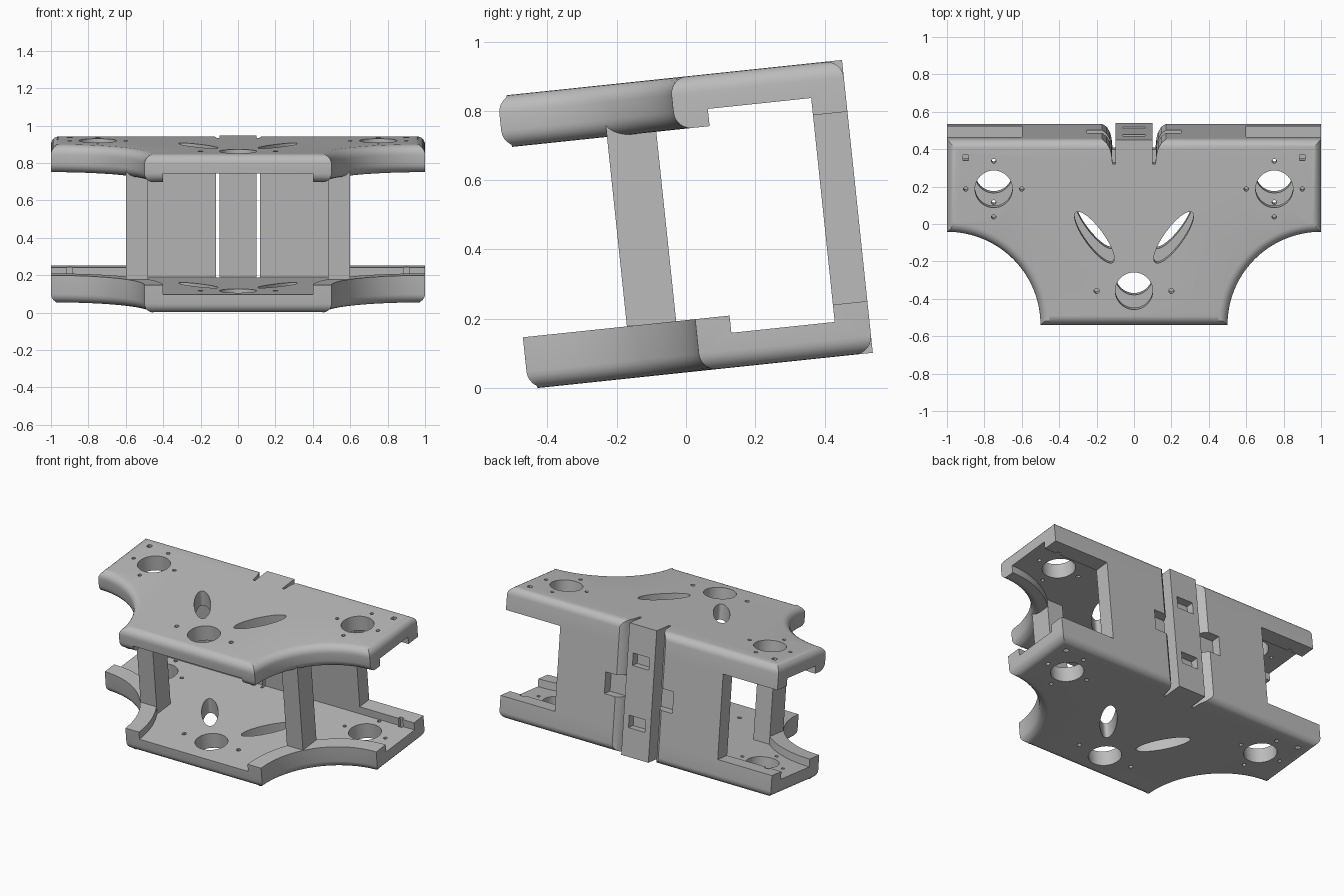
import bpy, bmesh
from math import cos, sin, pi, radians
from mathutils import Matrix, Vector

if "Cube" in bpy.data.objects:
    bpy.data.objects.remove(bpy.data.objects["Cube"], do_unlink=True)

GREY = (0.5, 0.5, 0.5, 1.0)
mat = bpy.data.materials.new("plain grey")
mat.use_nodes = True
mat.diffuse_color = GREY
mat.node_tree.nodes["Principled BSDF"].inputs["Base Color"].default_value = GREY

HEIGHT, LIP, FLOOR, FILLET = 0.85, 0.15, 0.10, 0.05
parts = []


def prism(bm, poly, z0, z1):
    """Extrude a plan outline from z0 to z1."""
    face = bm.faces.new([bm.verts.new((x, y, z0)) for x, y in poly])
    new = bmesh.ops.extrude_face_region(bm, geom=[face])["geom"]
    bmesh.ops.translate(bm, vec=(0, 0, z1 - z0),
                        verts=[g for g in new if isinstance(g, bmesh.types.BMVert)])
    bmesh.ops.recalc_face_normals(bm, faces=bm.faces[:])


def rect(x0, x1, y0, y1):
    return [(x0, y0), (x1, y0), (x1, y1), (x0, y1)]


def ellipse(cx, cy, a, b, angle=0.0, n=40):
    pts = []
    for i in range(n):
        u, v = a * cos(2 * pi * i / n), b * sin(2 * pi * i / n)
        pts.append((cx + u * cos(angle) - v * sin(angle), cy + u * sin(angle) + v * cos(angle)))
    return pts


def arc(r, n=32):
    """Quarter arc around the right front corner, from the wing to the front."""
    return [(1 + r * cos(pi / 2 * (1 + i / n)), -0.5 + r * sin(pi / 2 * (1 + i / n)))
            for i in range(n + 1)]


def mirrored(half):
    """Close a right-hand outline with its reflection in x."""
    return half + [(-x, y) for x, y in reversed(half)]


def to_object(bm, name):
    me = bpy.data.meshes.new(name)
    bm.to_mesh(me)
    bm.free()
    me.materials.append(mat)
    ob = bpy.data.objects.new(name, me)
    bpy.context.scene.collection.objects.link(ob)
    return ob


def solid(name, prisms):
    bm = bmesh.new()
    for poly, z0, z1 in prisms:
        prism(bm, poly, z0, z1)
    return to_object(bm, name)


def cut(ob, prisms):
    """Subtract prisms from an object and bake the result."""
    cutter = solid("cutter", prisms)
    cutter.hide_render = True
    mod = ob.modifiers.new("cut", "BOOLEAN")
    mod.operation, mod.solver, mod.object = "DIFFERENCE", "EXACT", cutter
    bpy.context.view_layer.update()
    baked = bpy.data.meshes.new_from_object(ob.evaluated_get(bpy.context.evaluated_depsgraph_get()))
    ob.modifiers.clear()
    ob.data = baked
    bpy.data.objects.remove(cutter, do_unlink=True)


# Clearance slot around the central rear block, flared at the back
SLOT = mirrored([(0.1, 0.4), (0.1, 0.37), (0.115, 0.37), (0.12, 0.42), (0.128, 0.45),
                 (0.145, 0.48), (0.17, 0.5), (0.17, 0.6)])

# Plan outline, inner pocket and through holes of the plates
OUTLINE = mirrored([(1, 0.5)] + arc(0.5))
POCKET = mirrored([(1.1, 0.4), (1.1, 0.1)] + arc(0.6) + [(0.4, -0.6)])
HOLES = [ellipse(0, -0.313, 0.1, 0.1)]
for s in (-1, 1):
    HOLES.append(ellipse(s * 0.75, 0.235, 0.1, 0.1))
    HOLES.append(ellipse(s * 0.212, -0.025, 0.167, 0.05, s * radians(54)))
    HOLES.append(ellipse(s * 0.2, -0.313, 0.014, 0.014, n=12))
    for dx, dy in ((0.15, 0), (-0.15, 0), (0, 0.15), (0, -0.15)):
        HOLES.append(ellipse(s * 0.75 + dx, 0.235 + dy, 0.012, 0.012, n=12))
    HOLES.append(rect(s * 0.9 - 0.015, s * 0.9 + 0.015, 0.388, 0.418))


def on_arc(v):
    return abs((Vector((abs(v.co.x), v.co.y)) - Vector((1, -0.5))).length - 0.5) < 1e-4


def plate(name, round_lip):
    bm = bmesh.new()
    prism(bm, OUTLINE, 0, LIP)
    # Round the outer rim, and optionally the lip along the curved sides
    edges = [e for e in bm.edges if all(abs(v.co.z) < 1e-5 for v in e.verts)]
    if round_lip:
        edges += [e for e in bm.edges
                  if all(abs(v.co.z - LIP) < 1e-5 and on_arc(v) for v in e.verts)]
    bmesh.ops.bevel(bm, geom=edges, offset=FILLET, segments=6, profile=0.5, affect="EDGES")
    ob = to_object(bm, name)
    cut(ob, [(POCKET, FLOOR, 0.3)])
    cut(ob, [(h, -0.1, 0.3) for h in HOLES])
    cut(ob, [(SLOT, -0.1, 0.3)])
    parts.append(ob)
    return ob


# Lower plate, and upper plate turned upside down
plate("bottom_plate", False)
top = plate("top_plate", True)
top.data.transform(Matrix.Translation((0, 0, HEIGHT)) @ Matrix.Diagonal((1, 1, -1, 1)))
top.data.flip_normals()

# Rear wall, split by the slot, with a side notch in each half
MID = HEIGHT / 2
wall = solid("rear_wall", [(rect(-0.6, 0.6, 0.4, 0.5), LIP, HEIGHT - LIP)])
cut(wall, [(SLOT, 0, 1)])
cut(wall, [(rect(*sorted((s * 0.1, s * 0.25)), 0.44, 0.6), MID - 0.07, MID + 0.07)
           for s in (-1, 1)])
parts.append(wall)

# Central rear block with an upper and a lower notch
block = solid("rear_block", [(rect(-0.1, 0.1, 0.4, 0.5), 0, HEIGHT)])
cut(block, [(rect(-0.06, 0.06, 0.45, 0.6), MID + z - 0.04, MID + z + 0.04)
            for z in (-0.2, 0.2)])
parts.append(block)

# Pillars between the plates
for s, side in ((1, "left"), (-1, "right")):
    parts.append(solid(side + "_pillar",
                       [(rect(*sorted((s * 0.48, s * 0.598)), -0.198, -0.055),
                         FLOOR - 0.01, HEIGHT - FLOOR + 0.01)]))

# Tilt the whole assembly and set it on the ground
tilt = Matrix.Translation((0, 0.042, 0.05)) @ Matrix.Rotation(radians(6), 4, "X")
for ob in parts:
    ob.data.transform(tilt)
low = min(v.co.z for ob in parts for v in ob.data.vertices)
bpy.ops.object.select_all(action="DESELECT")
for ob in parts:
    ob.data.transform(Matrix.Translation((0, 0, -low)))
    ob.select_set(True)
bpy.context.view_layer.objects.active = parts[0]
bpy.ops.object.shade_smooth_by_angle(angle=radians(30))
